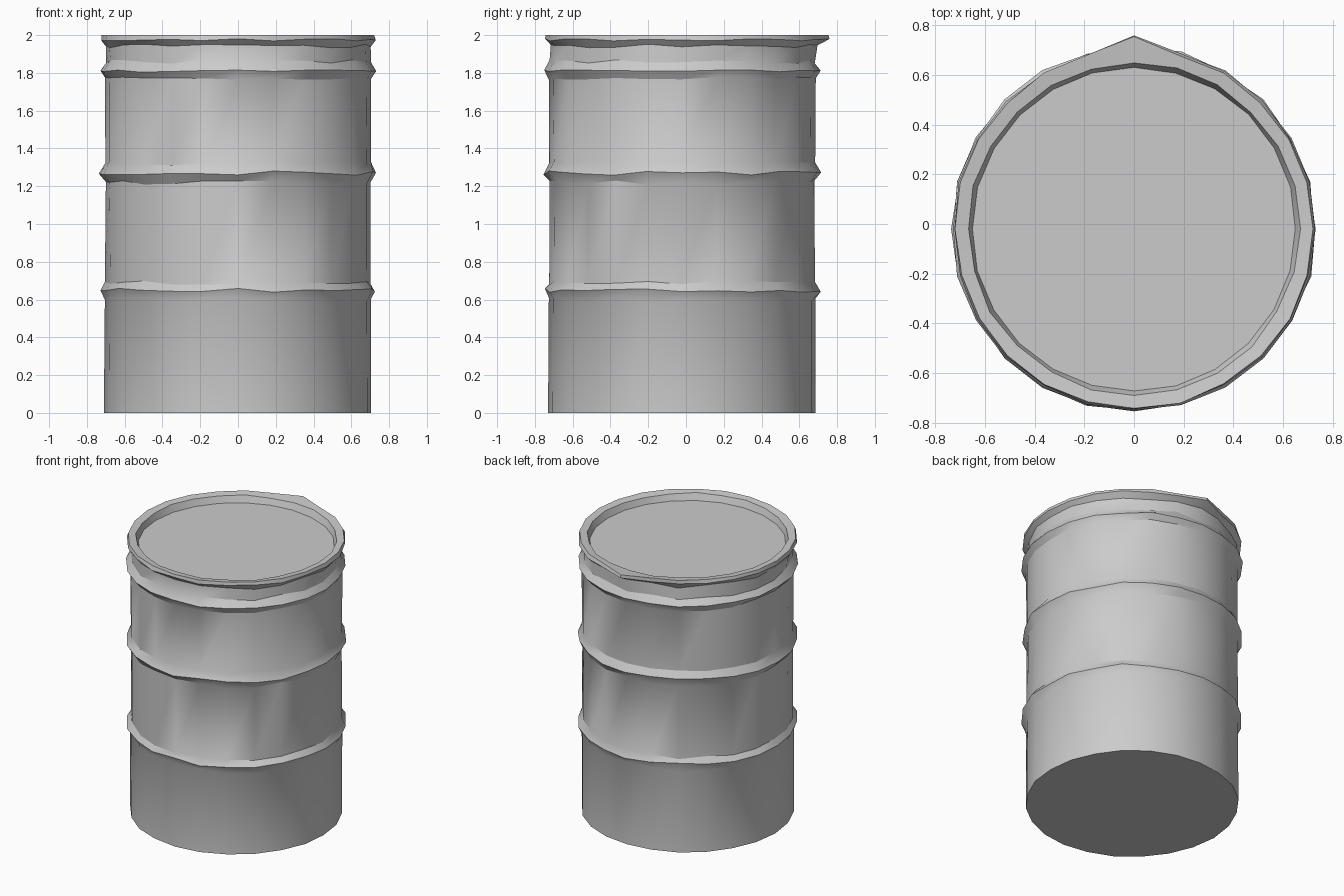
import bpy, bmesh, math, random

if "Cube" in bpy.data.objects:
    bpy.data.objects.remove(bpy.data.objects["Cube"])

random.seed(4)
SIDES = 24
CY = -0.02  # drum axis sits slightly forward of the back dent

grey = bpy.data.materials.new("drum grey")
grey.diffuse_color = (0.6, 0.6, 0.6, 1)
grey.use_nodes = True
grey.node_tree.nodes["Principled BSDF"].inputs["Base Color"].default_value = grey.diffuse_color


def finish(bm, name):
    bmesh.ops.recalc_face_normals(bm, faces=bm.faces[:])
    me = bpy.data.meshes.new(name)
    bm.to_mesh(me)
    bm.free()
    ob = bpy.data.objects.new(name, me)
    bpy.context.collection.objects.link(ob)
    me.materials.append(grey)
    bpy.ops.object.select_all(action='DESELECT')
    ob.select_set(True)
    bpy.context.view_layer.objects.active = ob
    bpy.ops.object.shade_smooth_by_angle(angle=math.radians(30))
    return ob


def ring(bm, r, z, jr=0.0, jz=0.0, dent=0.0):
    verts = []
    for i in range(SIDES):
        a = 2 * math.pi * i / SIDES
        rr = r + random.uniform(-jr, jr) + (dent if i == SIDES // 4 else 0)
        zz = min(2.0, z + random.uniform(-jz, jz))
        verts.append(bm.verts.new((rr * math.cos(a), CY + rr * math.sin(a), zz)))
    return verts


# Drum shell: radius, height, radial wobble, height wobble, back dent
profile = [
    (0.707, 0.0, 0.004, 0, 0),
    (0.707, 0.60, 0.003, 0.012, 0),
    (0.731, 0.65, 0.007, 0.012, 0),
    (0.702, 0.69, 0.003, 0.010, 0),
    (0.702, 1.22, 0.003, 0.012, 0),
    (0.733, 1.27, 0.007, 0.012, 0),
    (0.703, 1.32, 0.003, 0.010, 0),
    (0.706, 1.77, 0.003, 0.008, 0),
    (0.733, 1.81, 0.006, 0.006, 0),
    (0.700, 1.86, 0.004, 0.012, 0),
    (0.700, 1.94, 0.005, 0.012, 0.02),
    (0.728, 1.975, 0.005, 0.006, 0.05),
    (0.722, 2.0, 0.005, 0, 0.055),
    (0.668, 1.992, 0.004, 0.004, 0),
    (0.652, 1.945, 0.003, 0, 0),
]
bm = bmesh.new()
rings = [ring(bm, *p) for p in profile]
for lo, hi in zip(rings, rings[1:]):
    for i in range(SIDES):
        j = (i + 1) % SIDES
        bm.faces.new((lo[i], lo[j], hi[j], hi[i]))
bm.faces.new(rings[0])
finish(bm, "drum_shell")

# Recessed lid
bm = bmesh.new()
top = ring(bm, 0.656, 1.945)
low = ring(bm, 0.656, 1.93)
bm.faces.new(top)
bm.faces.new(low)
for i in range(SIDES):
    j = (i + 1) % SIDES
    bm.faces.new((low[i], low[j], top[j], top[i]))
finish(bm, "lid")
